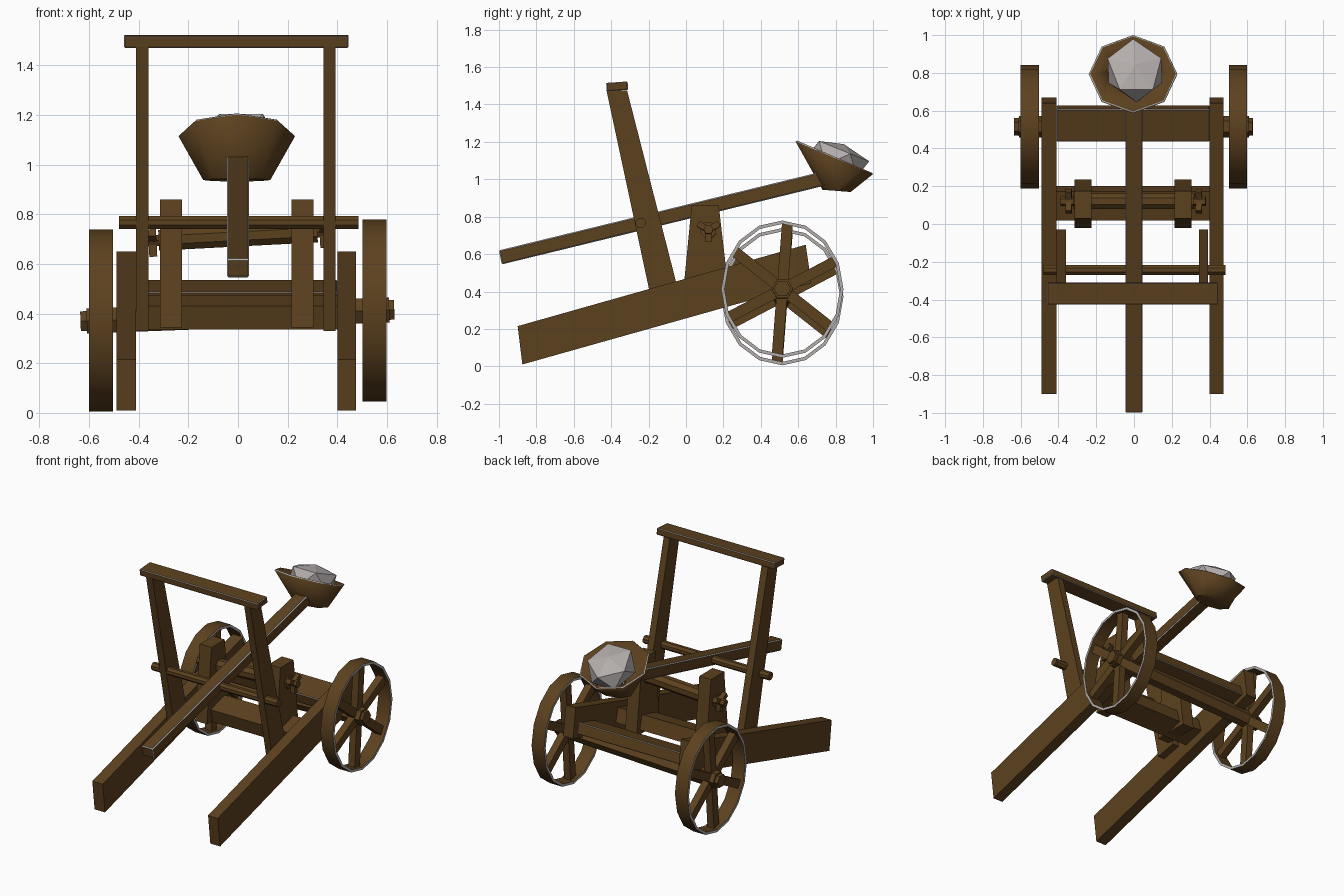
import bpy, bmesh
from math import sin, cos, pi, radians, atan2
from mathutils import Matrix, Vector

cube = bpy.data.objects.get("Cube")
if cube:
    bpy.data.objects.remove(cube, do_unlink=True)


def material(name, rgb):
    m = bpy.data.materials.new(name)
    m.use_nodes = True
    m.diffuse_color = (*rgb, 1)
    bsdf = m.node_tree.nodes["Principled BSDF"]
    bsdf.inputs["Base Color"].default_value = (*rgb, 1)
    bsdf.inputs["Roughness"].default_value = 0.8
    return m


WOOD = material("brown wood", (0.108, 0.053, 0.0135))
GREY = material("pale grey", (0.45, 0.42, 0.41))


def finish(name, bm, mats=(WOOD, GREY), matrix=None, smooth=None):
    if matrix:
        bm.transform(matrix)
    mesh = bpy.data.meshes.new(name)
    bm.to_mesh(mesh)
    bm.free()
    for mat in mats:
        mesh.materials.append(mat)
    ob = bpy.data.objects.new(name, mesh)
    bpy.context.collection.objects.link(ob)
    if smooth:
        bpy.ops.object.select_all(action='DESELECT')
        ob.select_set(True)
        bpy.context.view_layer.objects.active = ob
        bpy.ops.object.shade_smooth_by_angle(angle=radians(smooth))
    return ob


def add_prism(bm, outline, x0, x1):
    """Side outline of (y, z) points, extruded across x."""
    a = [bm.verts.new((x0, y, z)) for y, z in outline]
    b = [bm.verts.new((x1, y, z)) for y, z in outline]
    n = len(a)
    faces = [bm.faces.new(a), bm.faces.new(b)]
    faces += [bm.faces.new((a[i], a[(i + 1) % n], b[(i + 1) % n], b[i])) for i in range(n)]
    bmesh.ops.recalc_face_normals(bm, faces=faces)


def prism(name, outline, x0, x1, worn_edge=0.0):
    """A prism part; a worn edge is a narrow grey bevel."""
    bm = bmesh.new()
    add_prism(bm, outline, x0, x1)
    ob = finish(name, bm)
    if worn_edge:
        bevel = ob.modifiers.new("worn edge", 'BEVEL')
        bevel.width = worn_edge
        bevel.segments = 1
        bevel.material = 1


def tilted(y, z, w, h, angle):
    """Rectangle outline turned by an angle in the side plane."""
    c, s = cos(angle), sin(angle)
    return [(y + u * c - v * s, z + u * s + v * c)
            for u, v in ((-w / 2, -h / 2), (w / 2, -h / 2), (w / 2, h / 2), (-w / 2, h / 2))]


def circle(y, z, r, n, start=0.0):
    return [(y + r * cos(start + 2 * pi * i / n), z + r * sin(start + 2 * pi * i / n))
            for i in range(n)]


SLOPE = radians(15.8)

# Sloping side beams, tall posts and short uprights
beam = [(-0.9, 0.215), (-0.875, 0.01), (0.67, 0.445), (0.64, 0.65)]
post = [(-0.425, 1.475), (-0.18, 0.33), (-0.03, 0.36), (-0.315, 1.475)]
upright = [(0.03, 0.86), (-0.02, 0.345), (0.235, 0.345), (0.175, 0.86)]
for part, outline, right, left in (
        ("side_beam", beam, (-0.49, -0.41), (0.4, 0.475)),
        ("tall_post", post, (-0.41, -0.36), (0.345, 0.392)),
        ("drum_upright", upright, (-0.315, -0.225), (0.215, 0.305))):
    prism("right_" + part, outline, *right)
    prism("left_" + part, outline, *left)

# Cross members
prism("rear_crossbeam", tilted(0.532, 0.475, 0.18, 0.075, SLOPE), -0.41, 0.4, 0.004)
prism("middle_crossbeam", tilted(0.11, 0.405, 0.16, 0.1, SLOPE), -0.41, 0.4)
prism("top_bar", tilted(-0.368, 1.497, 0.115, 0.045, radians(4)), -0.46, 0.445, 0.004)
prism("stop_rod", circle(-0.243, 0.767, 0.028, 8, pi / 8), -0.48, 0.485)

# Throwing arm
prism("throwing_arm", [(-1.0, 0.62), (-0.985, 0.545), (0.75, 0.968), (0.73, 1.042)],
      -0.045, 0.045, 0.006)

# Axle, slightly tilted
bm = bmesh.new()
add_prism(bm, circle(0, 0, 0.058, 6), -0.61, 0.61)
add_prism(bm, circle(0, 0, 0.046, 6), -0.635, 0.63)
finish("axle", bm, matrix=Matrix.Translation((0, 0.515, 0.3925))
       @ Matrix.Rotation(radians(-2.1), 4, 'Y'))

# Upright spoked wheels with grey rim edges
RY, RZ, WALL = 0.327, 0.367, 0.018
for side, x, z0 in (("right", -0.552, 0.3725), ("left", 0.55, 0.4125)):
    place = Matrix.Translation((x, 0.515, z0))
    bm = bmesh.new()
    n = 16
    rings = []
    for dx, inset in ((-0.048, 0), (0.048, 0), (0.048, WALL), (-0.048, WALL)):
        rings.append([bm.verts.new((dx, (RY - inset) * cos(2 * pi * i / n),
                                    (RZ - inset) * sin(2 * pi * i / n))) for i in range(n)])
    for k in range(4):
        a, b = rings[k], rings[(k + 1) % 4]
        for i in range(n):
            j = (i + 1) % n
            bm.faces.new((a[i], a[j], b[j], b[i]))
    bmesh.ops.recalc_face_normals(bm, faces=bm.faces)
    for f in bm.faces:
        f.material_index = int(abs(f.normal.x) > 0.9)
    finish(side + "_wheel_rim", bm, matrix=place, smooth=30)

    bm = bmesh.new()
    for k in range(6):
        t = radians(25 + 60 * k)
        y, z = (RY - 0.012) * cos(t), (RZ - 0.012) * sin(t)
        add_prism(bm, tilted(y / 2, z / 2, Vector((y, z)).length, 0.058, atan2(z, y)),
                  -0.025, 0.025)
    finish(side + "_wheel_spokes", bm, matrix=place)

# Winding drum with three-peg handles at each end
DRUM = Matrix.Translation((0, 0.12, 0.712)) @ Matrix.Rotation(radians(-3), 4, 'Y')
bm = bmesh.new()
add_prism(bm, circle(0, 0, 0.045, 8, pi / 8), -0.32, 0.32)
add_prism(bm, circle(0, 0, 0.026, 6), -0.39, 0.38)
finish("winding_drum", bm, matrix=DRUM)
bm = bmesh.new()
for x in (-0.345, 0.345):
    for k in range(3):
        t = radians(30 + 120 * k)
        add_prism(bm, tilted(0.035 * cos(t), 0.035 * sin(t), 0.06, 0.032, t), x - 0.016, x + 0.016)
finish("drum_handles", bm, matrix=DRUM)

# Eight-sided bowl: tilted rim narrowing to a small base, grey along the lip
bm = bmesh.new()
rim, base = [], []
for i in range(8):
    c, s = cos(pi * i / 4), sin(pi * i / 4)
    rim.append(bm.verts.new((-0.005 + 0.235 * c, 0.793 + 0.207 * s, 1.115 - 0.087 * s)))
    base.append(bm.verts.new((-0.005 + 0.135 * c, 0.805 + 0.075 * s, 0.938 - 0.006 * s)))
for i in range(8):
    j = (i + 1) % 8
    bm.faces.new((base[i], base[j], rim[j], rim[i]))
bm.faces.new(base[::-1])
bowl = finish("bowl", bm, smooth=50)
wall = bowl.modifiers.new("wall", 'SOLIDIFY')
wall.thickness = 0.01
wall.offset = -1
wall.material_offset_rim = 1

# Faceted stone, flattened above and below
bm = bmesh.new()
bmesh.ops.create_icosphere(bm, subdivisions=1, radius=1)
for v in bm.verts:
    v.co.z = max(-0.7, min(0.75, v.co.z))
finish("stone", bm, (GREY,), Matrix.Translation((0.005, 0.812, 1.108))
       @ Matrix.Rotation(radians(-22), 4, 'X') @ Matrix.Rotation(radians(20), 4, 'Z')
       @ Matrix.Diagonal((0.165, 0.18, 0.115, 1)))
